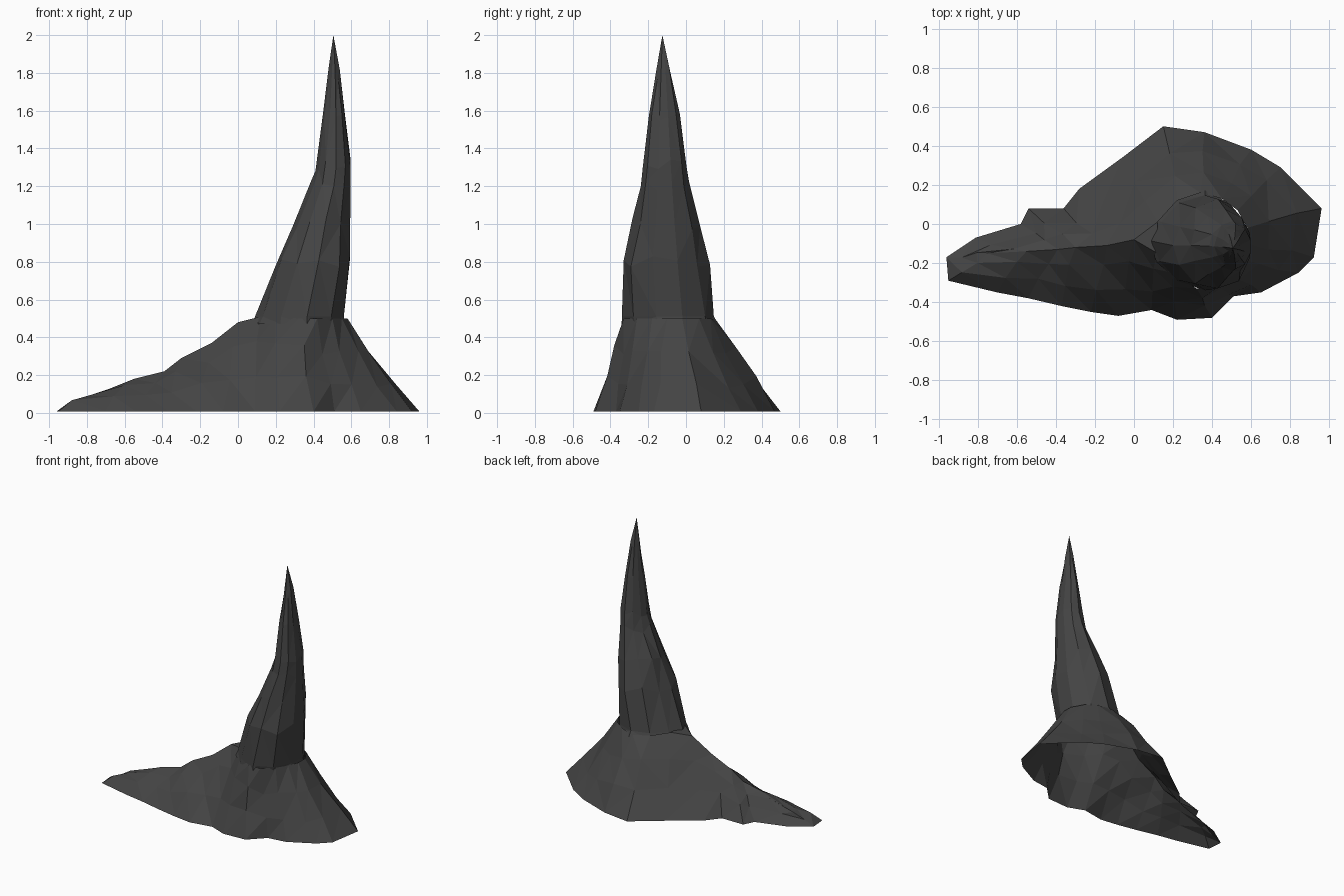
import bpy, bmesh, math, random

if "Cube" in bpy.data.objects:
    bpy.data.objects.remove(bpy.data.objects["Cube"])

random.seed(4)
rock = bpy.data.materials.new("dark rock")
rock.diffuse_color = (0.058, 0.058, 0.058, 1)
rock.use_nodes = True
rock.node_tree.nodes["Principled BSDF"].inputs["Base Color"].default_value = rock.diffuse_color


def finish(bm, name):
    bmesh.ops.remove_doubles(bm, verts=bm.verts, dist=0.0005)
    bmesh.ops.recalc_face_normals(bm, faces=bm.faces)
    bmesh.ops.triangulate(bm, faces=bm.faces)
    mesh = bpy.data.meshes.new(name)
    bm.to_mesh(mesh)
    bm.free()
    mesh.materials.append(rock)
    bpy.context.collection.objects.link(bpy.data.objects.new(name, mesh))


def skin(bm, rings):
    rows = [[bm.verts.new(p) for p in r] for r in rings]
    for a, b in zip(rows, rows[1:]):
        for i in range(len(a)):
            j = (i + 1) % len(a)
            bm.faces.new((a[i], a[j], b[j], b[i]))
    return rows


# Mound: each ground point (x, y) rises to a ridge or spire-foot point (x, y, z)
spokes = [
    (.96, .08, .58, -.02, .50), (.75, .29, .53, .07, .50),
    (.60, .38, .45, .13, .50), (.36, .47, .34, .16, .49),
    (.15, .50, .22, .12, .50), (-.06, .34, .12, .01, .51),
    (-.28, .18, 0, -.08, .48), (-.36, .08, -.14, -.11, .37),
    (-.54, .08, -.30, -.12, .29), (-.58, 0, -.39, -.13, .22),
    (-.81, -.07, -.55, -.14, .18), (-.96, -.17, -.75, -.15, .10),
    (-.95, -.29, -.75, -.15, .10), (-.70, -.35, -.55, -.14, .18),
    (-.54, -.38, -.39, -.13, .22), (-.37, -.42, -.30, -.12, .29),
    (-.22, -.45, -.14, -.11, .37), (-.08, -.47, 0, -.08, .48),
    (.09, -.44, .12, -.15, .51), (.22, -.49, .20, -.25, .51),
    (.40, -.48, .32, -.33, .50), (.51, -.37, .42, -.33, .50),
    (.65, -.35, .50, -.26, .50), (.84, -.25, .55, -.18, .50),
    (.92, -.17, .58, -.10, .50)]
rings = []
for t in (0, .35, .7, 1):
    ring = []
    for ox, oy, tx, ty, tz in spokes:
        bend = 4 * t * (1 - t)
        # concave on the steep right side, slightly full on the long left side
        sag = -.04 if ox > .5 else .015
        n = [random.uniform(-.014, .014) * bend for _ in range(3)]
        ring.append((ox + (tx - ox) * t + n[0], oy + (ty - oy) * t + n[1],
                     .008 + (tz - .008) * t + sag * bend + n[2]))
    rings.append(ring)
bm = bmesh.new()
top = skin(bm, rings)[-1]
bm.faces.new((top[5], top[6], top[18]))  # saddle behind the spire foot
finish(bm, "mound")

# Spire: height, left x, right x, front y, back y
levels = [(.47, .08, .575, -.335, .165), (.51, .09, .57, -.33, .155),
          (.80, .20, .60, -.34, .12), (1.0, .29, .60, -.29, .07),
          (1.2, .385, .60, -.245, .02), (1.31, .41, .60, -.23, 0),
          (1.56, .45, .57, -.20, -.035), (1.8, .48, .54, -.16, -.08),
          (2.0, .505, .505, -.125, -.125)]
sides = 11
rings = []
for z, x0, x1, y0, y1 in levels:
    ring = []
    for i in range(sides):
        a = math.pi + 2 * math.pi * i / sides
        c, s = math.cos(a), math.sin(a)
        pinch = 1 + .25 * min(c, 0)  # narrower fin on the left
        lift = random.uniform(-.03, .03) if .6 < z < 1.9 else 0
        r = 1 + random.uniform(-.05, .05) * (abs(c) < .9)
        ring.append(((x0 + x1) / 2 + (x1 - x0) / 2 * c * r,
                     (y0 + y1) / 2 + (y1 - y0) / 2 * s * pinch * r, z + lift))
    rings.append(ring)
bm = bmesh.new()
skin(bm, rings)
finish(bm, "spire")
